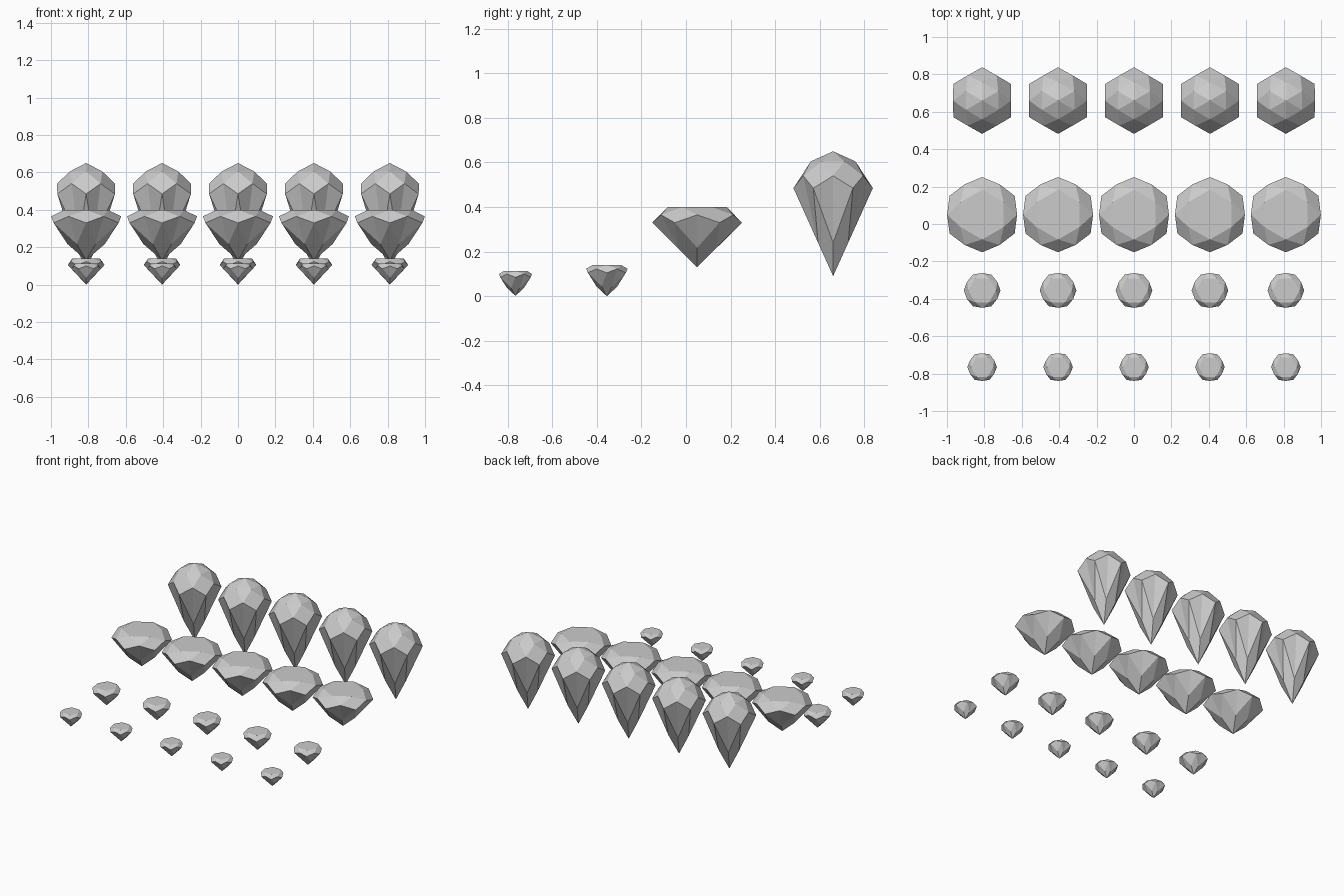
import bpy
import bmesh
from math import sin, cos, radians

cube = bpy.data.objects.get("Cube")
if cube:
    bpy.data.objects.remove(cube, do_unlink=True)

# One plain grey for every stone
grey = bpy.data.materials.new("stone_grey")
grey.use_nodes = True
colour = (0.6, 0.6, 0.6, 1)
grey.diffuse_color = colour
grey.node_tree.nodes["Principled BSDF"].inputs["Base Color"].default_value = colour


def cut_gem(name, turn, top, crown, mid, girdle, culet, tip, point):
    """Six-fold cut stone. Each ring is (radius, z); 'point' closes the top."""
    bm = bmesh.new()

    def ring(spec, offset):
        r, z = spec
        return [bm.verts.new((r * cos(radians(turn + offset + 60 * i)),
                              r * sin(radians(turn + offset + 60 * i)), z))
                for i in range(6)]

    upper, corner = ring(crown, 0), ring(girdle, 0)
    between, lower = ring(mid, 30), ring(culet, 30)
    bottom = bm.verts.new((0, 0, tip))
    if point:
        peak = bm.verts.new((0, 0, top))
    else:
        bm.faces.new(upper)
    for i in range(6):
        n, p = (i + 1) % 6, i - 1
        if point:
            bm.faces.new((peak, upper[i], upper[n]))
        # crown: star triangles and kites
        bm.faces.new((upper[i], between[i], upper[n]))
        bm.faces.new((upper[i], between[p], corner[i], between[i]))
        # pavilion: half facets under the girdle, long kites to the tip
        bm.faces.new((corner[i], lower[i], between[i]))
        bm.faces.new((between[i], lower[i], corner[n]))
        bm.faces.new((corner[i], lower[p], bottom, lower[i]))
    bmesh.ops.recalc_face_normals(bm, faces=bm.faces)
    mesh = bpy.data.meshes.new(name)
    bm.to_mesh(mesh)
    bm.free()
    mesh.materials.append(grey)
    return mesh


# Four rows of stones, from the back to the front
rows = [
    ("drop_gem", 0.66, cut_gem("drop_gem", 30, 0.65, (0.10, 0.605), (0.155, 0.54),
                               (0.178, 0.485), (0.078, 0.24), 0.09, True)),
    ("wide_gem", 0.05, cut_gem("wide_gem", 30, 0.40, (0.133, 0.40), (0.187, 0.365),
                               (0.201, 0.33), (0.10, 0.217), 0.13, False)),
    ("small_gem", -0.355, cut_gem("small_gem", 0, 0.14, (0.074, 0.14), (0.093, 0.123),
                                  (0.098, 0.105), (0.046, 0.043), 0.0, False)),
    ("tiny_gem", -0.765, cut_gem("tiny_gem", 0, 0.113, (0.06, 0.113), (0.074, 0.10),
                                 (0.079, 0.085), (0.038, 0.037), 0.002, False)),
]
for name, y, mesh in rows:
    for i in range(5):
        gem = bpy.data.objects.new(f"{name}_{i + 1}", mesh)
        gem.location = (0.406 * (i - 2), y, 0)
        bpy.context.collection.objects.link(gem)
